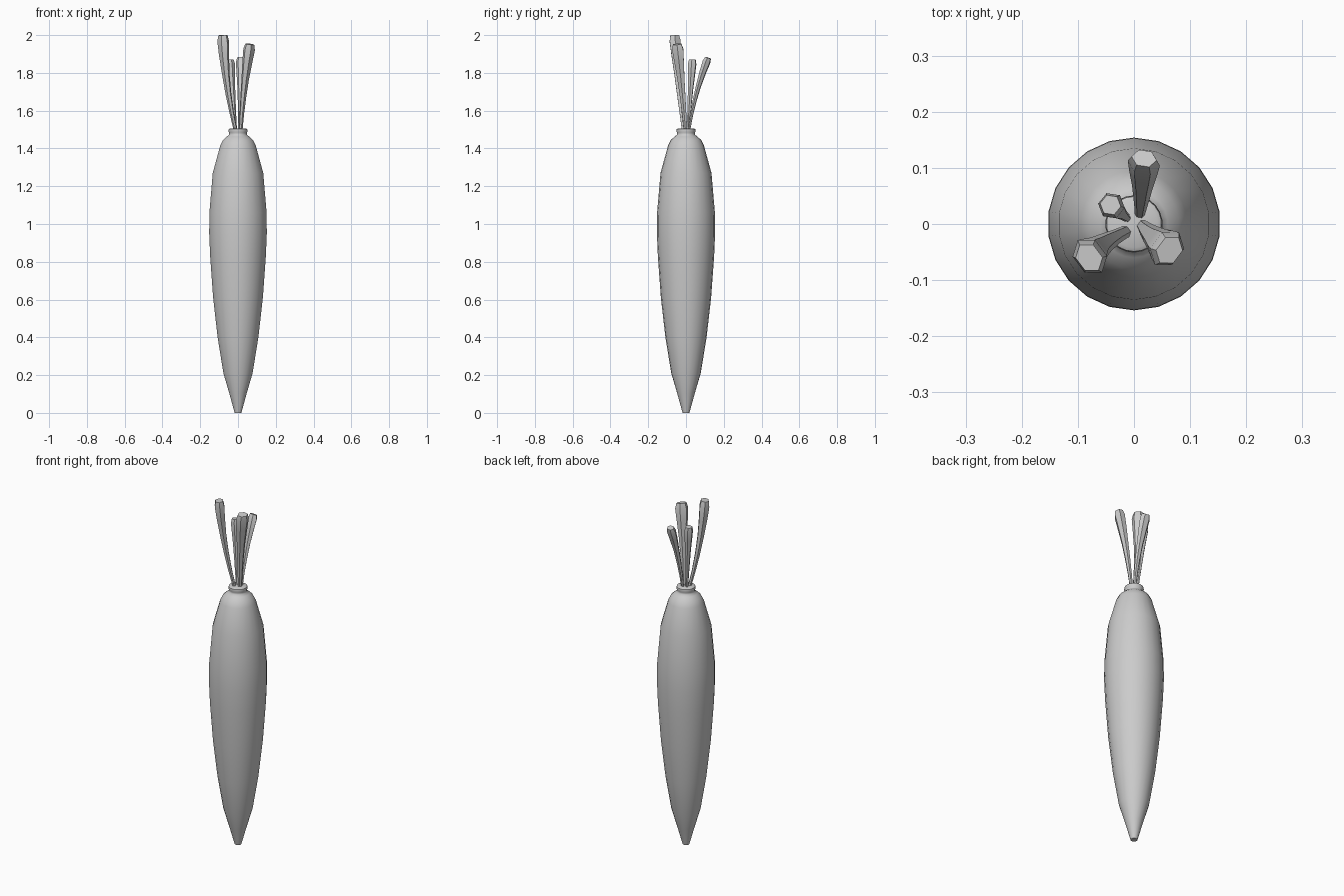
import bpy, bmesh
from math import sin, cos, pi, radians
from mathutils import Vector

if "Cube" in bpy.data.objects:
    bpy.data.objects.remove(bpy.data.objects["Cube"])


def loft(name, rings, angle):
    """Skin a list of equal-length vertex rings and cap both ends."""
    bm = bmesh.new()
    loops = [[bm.verts.new(p) for p in ring] for ring in rings]
    n = len(loops[0])
    for a, b in zip(loops, loops[1:]):
        for i in range(n):
            j = (i + 1) % n
            bm.faces.new((a[i], a[j], b[j], b[i]))
    bm.faces.new(loops[0][::-1])
    bm.faces.new(loops[-1])
    bmesh.ops.recalc_face_normals(bm, faces=bm.faces[:])
    mesh = bpy.data.meshes.new(name)
    bm.to_mesh(mesh)
    bm.free()
    obj = bpy.data.objects.new(name, mesh)
    bpy.context.collection.objects.link(obj)
    bpy.ops.object.select_all(action='DESELECT')
    obj.select_set(True)
    bpy.context.view_layer.objects.active = obj
    bpy.ops.object.shade_smooth_by_angle(angle=radians(angle))
    return obj


# Root: 22-sided tapered body with a small collar (radius, height)
profile = [(0.018, 0), (0.047, 0.105), (0.078, 0.21), (0.109, 0.4), (0.133, 0.61),
           (0.149, 0.83), (0.154, 0.95), (0.153, 1.06), (0.135, 1.27),
           (0.095, 1.415), (0.08, 1.445), (0.06, 1.463), (0.048, 1.472),
           (0.047, 1.482), (0.051, 1.49), (0.049, 1.502), (0.042, 1.506)]
N = 22
loft("root", [[(r * cos(pi / 2 + 2 * pi * i / N), r * sin(pi / 2 + 2 * pi * i / N), z)
               for i in range(N)] for r, z in profile], 50)


# Stems: curved, flaring towards a blunt bevelled tip
def stem(name, base, mid, tip, width, depth, sides=6):
    p0, p2 = Vector(base), Vector(tip)
    p1 = 2 * Vector(mid) - (p0 + p2) / 2          # curve passes through mid
    out = Vector((tip[0], tip[1], 0)).normalized()
    side = Vector((0, 0, 1)).cross(out)
    stations = [(0, .3), (.2, .38), (.4, .5), (.6, .64), (.8, .86), (.94, 1), (1, .78)]
    rings = []
    for t, s in stations:
        c = p0 * (1 - t) ** 2 + p1 * 2 * t * (1 - t) + p2 * t * t
        tangent = ((p1 - p0) * (1 - t) + (p2 - p1) * t).normalized()
        normal = side.cross(tangent)
        rings.append([c + side * (width * s * cos(2 * pi * i / sides))
                      + normal * (depth * s * sin(2 * pi * i / sides))
                      for i in range(sides)])
    loft(name, rings, 40)


stem("stem_back", (0.01, 0.015, 1.49), (0.014, 0.055, 1.69), (0.018, 0.117, 1.88), 0.029, 0.022)
stem("stem_left", (-0.012, 0.01, 1.49), (-0.027, 0.022, 1.68), (-0.042, 0.034, 1.87), 0.024, 0.024)
stem("stem_front_left", (-0.012, -0.012, 1.49), (-0.058, -0.038, 1.74), (-0.08, -0.06, 2.0), 0.036, 0.029)
stem("stem_front_right", (0.014, -0.002, 1.49), (0.033, -0.022, 1.72), (0.063, -0.047, 1.952), 0.036, 0.029)
